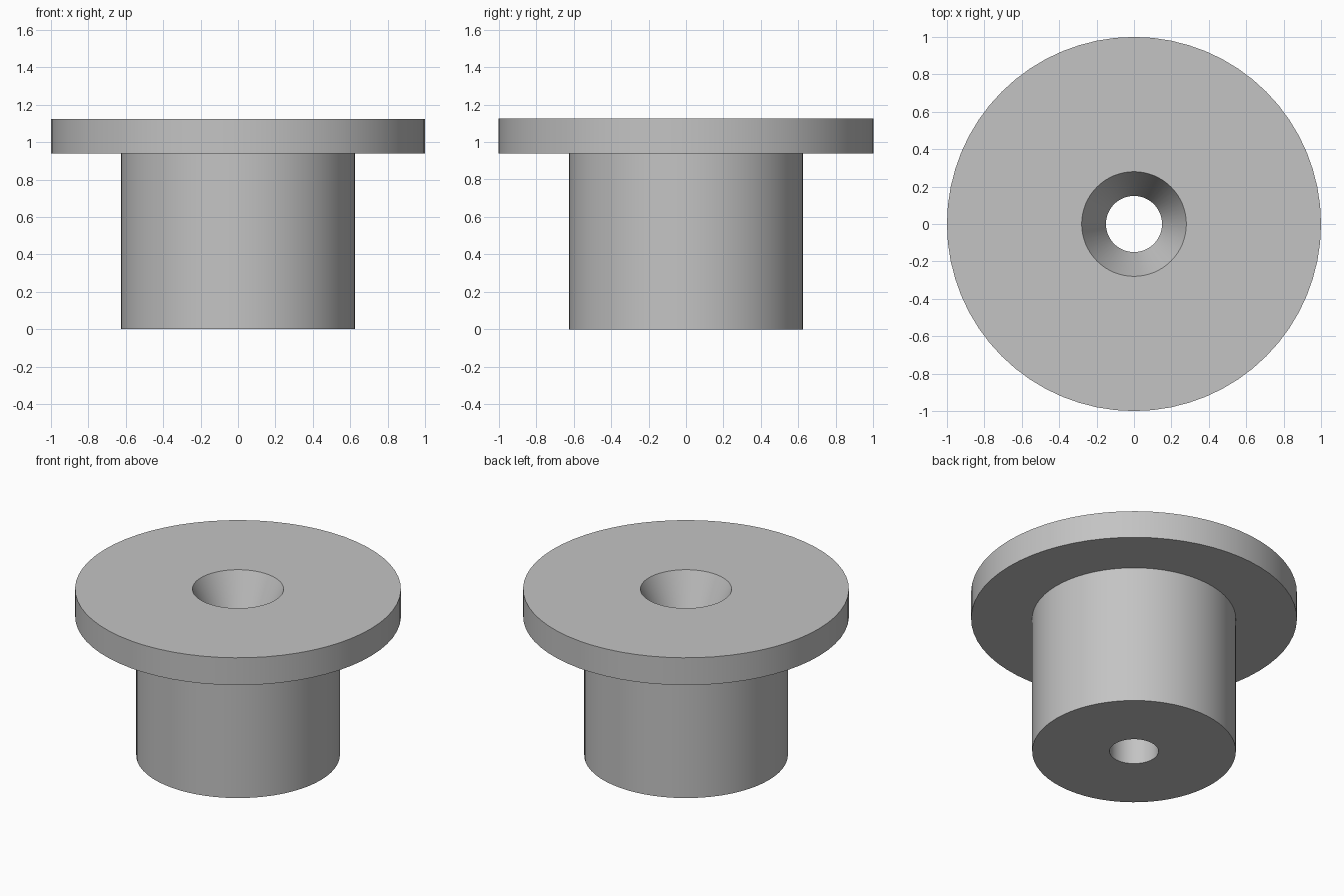
import bpy, bmesh, math

cube = bpy.data.objects.get("Cube")
if cube:
    bpy.data.objects.remove(cube, do_unlink=True)

# Plain grey material
grey = bpy.data.materials.new("plain grey")
grey.use_nodes = True
colour = (0.55, 0.55, 0.55, 1)
grey.diffuse_color = colour
grey.node_tree.nodes["Principled BSDF"].inputs["Base Color"].default_value = colour

SEGMENTS = 64
HEIGHT, FLANGE_BASE, SINK_BASE = 1.125, 0.94, 0.84
FLANGE_R, HUB_R, SINK_R, BORE_R = 1.0, 0.625, 0.28, 0.15


def lathe(name, profile):
    """Spin a closed (radius, height) profile around the z axis."""
    bm = bmesh.new()
    verts = [bm.verts.new((r, 0, z)) for r, z in profile]
    edges = [bm.edges.new((verts[i - 1], verts[i])) for i in range(len(verts))]
    bmesh.ops.spin(bm, geom=verts + edges, cent=(0, 0, 0), axis=(0, 0, 1),
                   angle=math.tau, steps=SEGMENTS, use_merge=True)
    bmesh.ops.remove_doubles(bm, verts=bm.verts, dist=0.0001)
    bmesh.ops.recalc_face_normals(bm, faces=bm.faces)
    mesh = bpy.data.meshes.new(name)
    bm.to_mesh(mesh)
    bm.free()
    mesh.materials.append(grey)
    obj = bpy.data.objects.new(name, mesh)
    bpy.context.collection.objects.link(obj)
    return obj


# Flanged bushing: hub, wide flange, tapered sink and straight through bore
bushing = lathe("flanged_bushing", [
    (BORE_R, 0), (HUB_R, 0), (HUB_R, FLANGE_BASE), (FLANGE_R, FLANGE_BASE),
    (FLANGE_R, HEIGHT), (SINK_R, HEIGHT), (BORE_R, SINK_BASE)])

# Smooth round walls with crisp rims
bpy.ops.object.select_all(action='DESELECT')
bushing.select_set(True)
bpy.context.view_layer.objects.active = bushing
bpy.ops.object.shade_smooth_by_angle(angle=math.radians(20))
